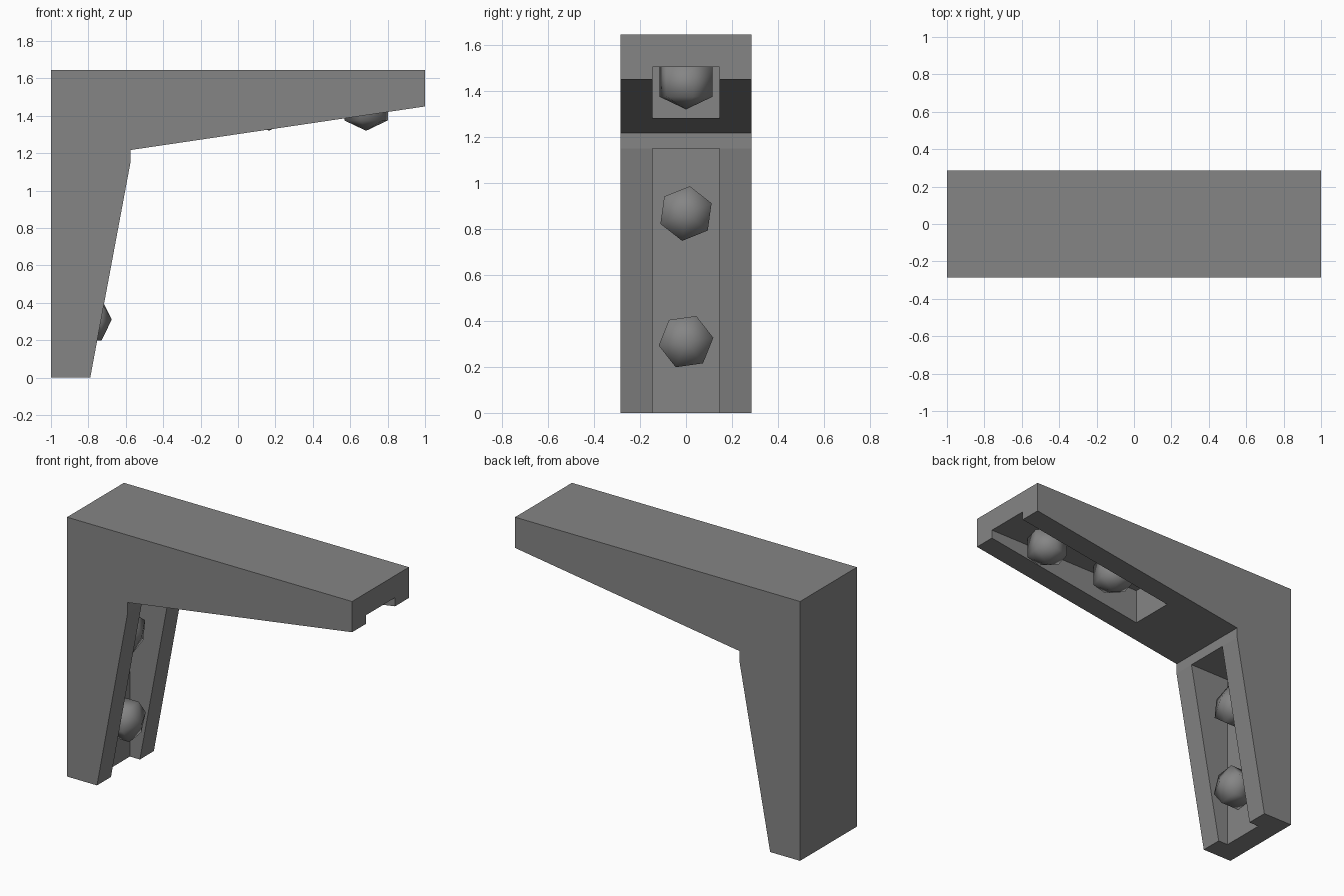
import bpy, bmesh, math
from mathutils import Matrix, Vector

cube = bpy.data.objects.get("Cube")
if cube:
    bpy.data.objects.remove(cube, do_unlink=True)

GREY = (0.235, 0.235, 0.235, 1)
metal = bpy.data.materials.new("grey_metal")
metal.use_nodes = True
metal.diffuse_color = GREY
metal.node_tree.nodes["Principled BSDF"].inputs["Base Color"].default_value = GREY


def add_object(name, bm):
    bmesh.ops.recalc_face_normals(bm, faces=bm.faces)
    mesh = bpy.data.meshes.new(name)
    bm.to_mesh(mesh)
    bm.free()
    mesh.materials.append(metal)
    obj = bpy.data.objects.new(name, mesh)
    bpy.context.collection.objects.link(obj)
    return obj


def prism(name, profile, half_width):
    """Extrude an x-z profile symmetrically along y."""
    bm = bmesh.new()
    face = bm.faces.new([bm.verts.new((x, -half_width, z)) for x, z in profile])
    ext = bmesh.ops.extrude_face_region(bm, geom=[face])
    verts = [g for g in ext["geom"] if isinstance(g, bmesh.types.BMVert)]
    bmesh.ops.translate(bm, verts=verts, vec=(0, 2 * half_width, 0))
    return add_object(name, bm)


def cut_groove(target, x0, x1, z0, z1):
    cutter = prism("groove_cutter", [(x0, z0), (x1, z0), (x1, z1), (x0, z1)], 0.145)
    cutter.hide_render = True
    mod = target.modifiers.new("groove", "BOOLEAN")
    mod.operation = "DIFFERENCE"
    mod.solver = "EXACT"
    mod.object = cutter
    bpy.context.view_layer.objects.active = target
    bpy.ops.object.modifier_apply(modifier=mod.name)
    bpy.data.objects.remove(cutter, do_unlink=True)


def bolt(name, base, axis, turn):
    """Hexagonal bolt head with a low pointed cap, rising from base along axis."""
    bm = bmesh.new()
    rings = []
    for h in (0, 0.13):
        rings.append([bm.verts.new((0.12 * math.cos(turn + i * math.pi / 3),
                                    0.12 * math.sin(turn + i * math.pi / 3), h))
                      for i in range(6)])
    tip = bm.verts.new((0, 0, 0.185))
    low, high = rings
    bm.faces.new(low)
    for i in range(6):
        j = (i + 1) % 6
        bm.faces.new((low[i], low[j], high[j], high[i]))
        bm.faces.new((high[i], high[j], tip))
    # Axis frame keeps the sideways direction on y
    z = Vector(axis)
    x = Vector((0, 1, 0))
    y = z.cross(x)
    frame = Matrix((x, y, z)).transposed().to_4x4()
    bmesh.ops.transform(bm, matrix=Matrix.Translation(base) @ frame, verts=bm.verts)
    obj = add_object(name, bm)
    obj.data.shade_smooth()


# Tapered L-shaped bracket
bracket = prism("bracket", [(-1, 0), (-0.79, 0), (-0.575, 1.15), (-0.575, 1.217),
                            (1, 1.45), (1, 1.645), (-1, 1.645)], 0.285)

# Recessed channels in the leg and under the arm
cut_groove(bracket, -0.86, -0.4, -0.1, 1.15)
cut_groove(bracket, -0.14, 1.1, 1.0, 1.505)

# Bolt heads in the channels
for label, z, turn in (("lower", 0.31, 8), ("upper", 0.867, 22)):
    bolt(f"leg_bolt_{label}", (-0.86, 0, z), (1, 0, 0), math.radians(turn))
for label, x in (("inner", 0.165), ("outer", 0.685)):
    bolt(f"arm_bolt_{label}", (x, 0, 1.505), (0, 0, -1), math.radians(15))
